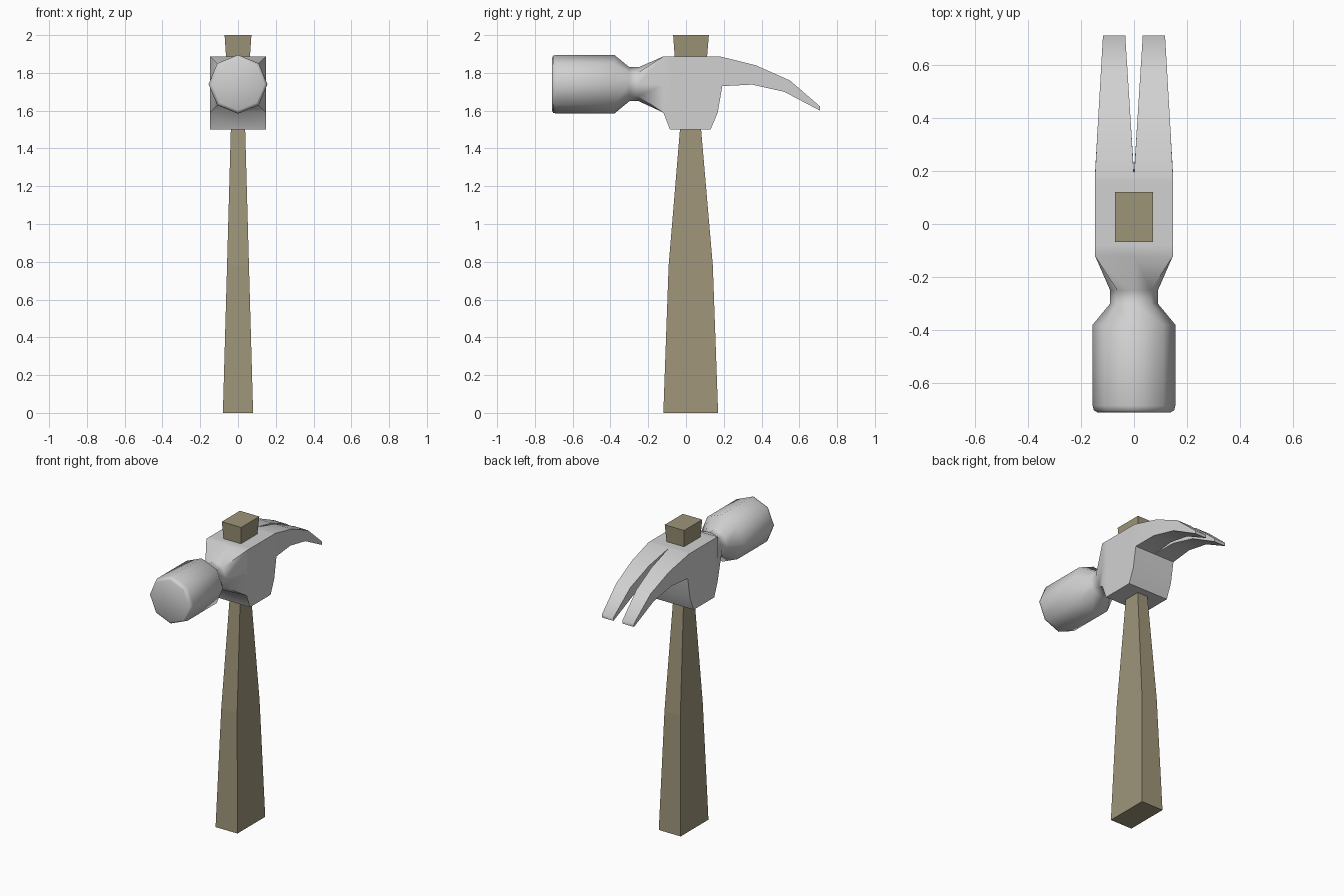
import bpy, bmesh, math

if "Cube" in bpy.data.objects:
    bpy.data.objects.remove(bpy.data.objects["Cube"])


def material(name, rgb):
    m = bpy.data.materials.new(name)
    m.diffuse_color = (*rgb, 1)
    m.use_nodes = True
    m.node_tree.nodes["Principled BSDF"].inputs["Base Color"].default_value = m.diffuse_color
    return m


def loft(bm, rings, cap_start=False, cap_end=False):
    """Skin a list of equal-length closed rings of points."""
    vs = [[bm.verts.new(p) for p in r] for r in rings]
    n = len(vs[0])
    for a, b in zip(vs, vs[1:]):
        for i in range(n):
            j = (i + 1) % n
            bm.faces.new((a[i], a[j], b[j], b[i]))
    if cap_start:
        bm.faces.new(vs[0])
    if cap_end:
        bm.faces.new(vs[-1])


def finish(bm, name, mat, smooth_angle=None):
    bmesh.ops.remove_doubles(bm, verts=bm.verts, dist=0.0005)
    bmesh.ops.recalc_face_normals(bm, faces=bm.faces)
    me = bpy.data.meshes.new(name)
    bm.to_mesh(me)
    bm.free()
    me.materials.append(mat)
    ob = bpy.data.objects.new(name, me)
    bpy.context.collection.objects.link(ob)
    if smooth_angle:
        bpy.ops.object.select_all(action='DESELECT')
        ob.select_set(True)
        bpy.context.view_layer.objects.active = ob
        bpy.ops.object.shade_smooth_by_angle(angle=math.radians(smooth_angle))
    return ob


def head_ring(y_top, z_top, y_bot, z_bot, half_x, square):
    """Eight points: an octagon, or the same points pushed out to a rectangle."""
    pts = []
    for k in range(8):
        c, s = math.cos(k * math.pi / 4), math.sin(k * math.pi / 4)
        if square:
            m = max(abs(c), abs(s))
            c, s = c / m, s / m
        t = (s + 1) / 2
        pts.append((half_x * c, y_bot + (y_top - y_bot) * t, z_bot + (z_top - z_bot) * t))
    return pts


def prong_ring(side, y_top, z_top, y_bot, z_bot):
    """Section of one claw prong, tapering outside and splitting inside."""
    def inner(y):
        return side * max(0, y - 0.19) / 0.52 * 0.033

    def outer(y):
        return side * (0.147 - max(0, y - 0.19) / 0.52 * 0.03)
    y_mid, z_mid = (y_top + y_bot) / 2, (z_top + z_bot) / 2
    return [(inner(y_top), y_top, z_top), (outer(y_top), y_top, z_top),
            (outer(y_mid), y_mid, z_mid),
            (outer(y_bot), y_bot, z_bot), (inner(y_bot), y_bot, z_bot)]


steel = material("light steel", (0.64, 0.64, 0.64))
wood = material("dull wood", (0.34, 0.30, 0.19))

# Head: octagonal striking face and neck, then the square body
ZC = 1.74
rings = [head_ring(y, ZC + r, y, ZC - r, r, False) for y, r in
         [(-0.71, 0.138), (-0.703, 0.151), (-0.685, 0.156), (-0.38, 0.156),
          (-0.30, 0.09), (-0.25, 0.09)]]
rings += [head_ring(yt, 1.887, yb, zb, 0.147, True) for yt, yb, zb in
          [(-0.12, -0.12, 1.59), (-0.08, -0.085, 1.50), (0.13, 0.13, 1.50),
           (0.16, 0.168, 1.59), (0.18, 0.192, 1.73)]]
bm = bmesh.new()
loft(bm, rings, cap_start=True)

# Claw: two curved prongs continuing from the body
for side in (-1, 1):
    loft(bm, [prong_ring(side, *p) for p in
              [(0.18, 1.887, 0.192, 1.73), (0.37, 1.84, 0.35, 1.738),
               (0.55, 1.76, 0.52, 1.70), (0.71, 1.622, 0.71, 1.60)]],
         cap_end=True)
finish(bm, "hammer_head", steel, 50)

# Handle: rectangular, tapering to the head and flaring again above it
bm = bmesh.new()
loft(bm, [[(-x, y0, z), (x, y0, z), (x, y1, z), (-x, y1, z)] for z, x, y0, y1 in
          [(0, 0.08, -0.12, 0.17), (0.78, 0.058, -0.092, 0.142),
           (1.5, 0.038, -0.032, 0.08), (2.0, 0.071, -0.068, 0.121)]],
     cap_start=True, cap_end=True)
finish(bm, "handle", wood)
